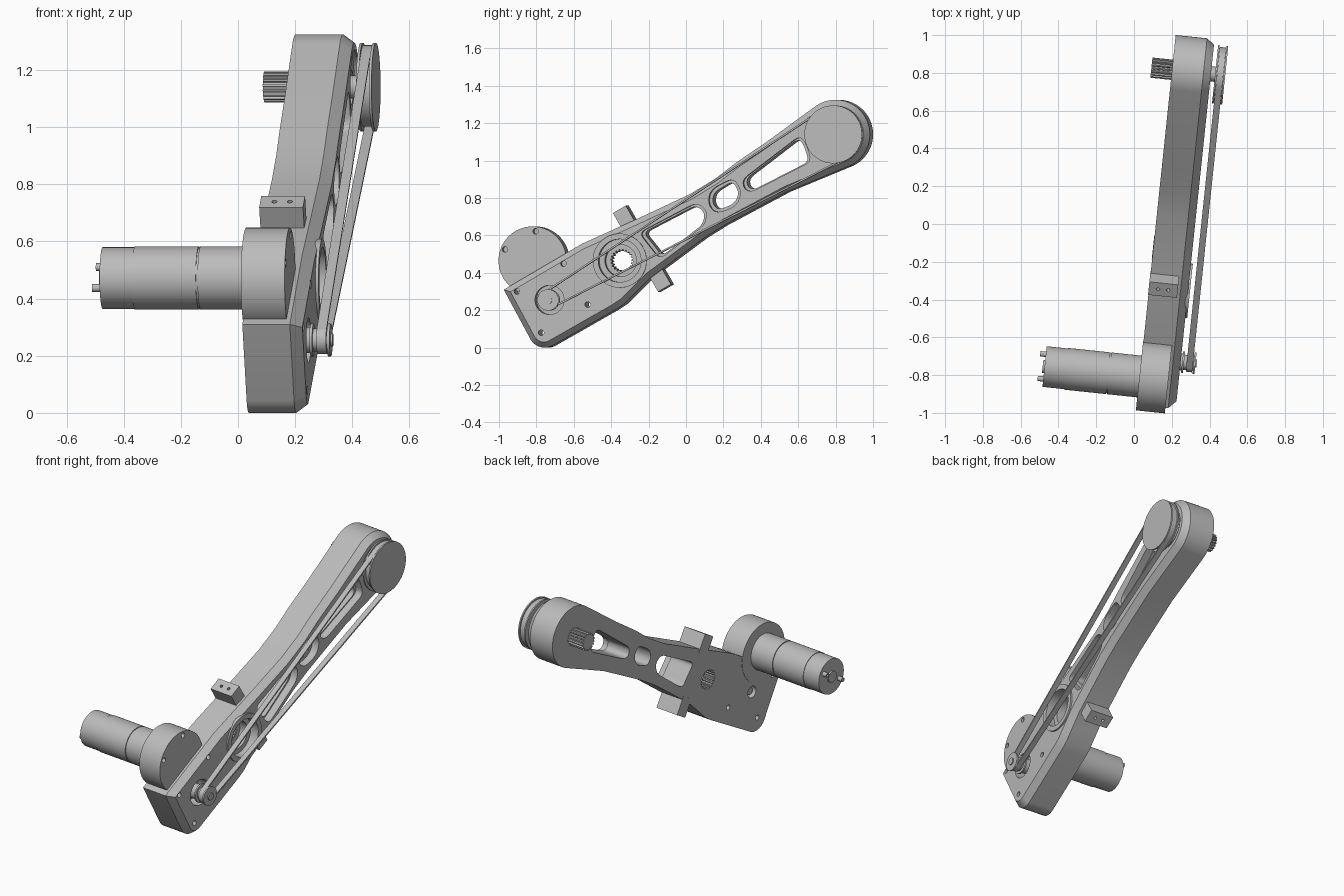
import bpy, bmesh
from math import sin, cos, pi, radians, acos, atan2, hypot
from mathutils import Matrix

YAW = radians(-6)
cube = bpy.data.objects.get("Cube")
if cube:
    bpy.data.objects.remove(cube, do_unlink=True)

grey = bpy.data.materials.new("plain_grey")
grey.use_nodes = True
COLOUR = (0.5, 0.5, 0.5, 1)
grey.diffuse_color = COLOUR
grey.node_tree.nodes["Principled BSDF"].inputs["Base Color"].default_value = COLOUR


# Profiles are lists of (along, up) points; every part is extruded across the arm
def arc(c, r, a0, a1, n):
    return [(c[0] + r * cos(a0 + (a1 - a0) * i / n),
             c[1] + r * sin(a0 + (a1 - a0) * i / n)) for i in range(n + 1)]


def circle(c, r, n=48):
    return arc(c, r, 0, 2 * pi, n)[:-1]


def gear(c, r_in, r_out, teeth):
    pts = []
    for i in range(teeth):
        for k, r in enumerate((r_in, r_in, r_out, r_out)):
            a = 2 * pi * (i + (0, 0.4, 0.55, 0.85)[k]) / teeth
            pts.append((c[0] + r * cos(a), c[1] + r * sin(a)))
    return pts


def belt_path(c1, r1, c2, r2):
    d = (c2[0] - c1[0], c2[1] - c1[1])
    t, p = atan2(d[1], d[0]), acos((r1 - r2) / hypot(*d))
    return arc(c2, r2, t - p, t + p, 32) + arc(c1, r1, t + p, t + 2 * pi - p, 20)


def rounded(pts, r):
    out, n = [], len(pts)
    for i, p in enumerate(pts):
        ends = []
        for q in (pts[i - 1], pts[(i + 1) % n]):
            dx, dy = q[0] - p[0], q[1] - p[1]
            k = min(r / hypot(dx, dy), 0.45)
            ends.append((p[0] + dx * k, p[1] + dy * k))
        a, b = ends
        for j in range(6):
            s = j / 5
            out.append(tuple((1 - s) ** 2 * a[m] + 2 * s * (1 - s) * p[m] + s * s * b[m]
                             for m in (0, 1)))
    return out


def grow(pts, k):
    cx = sum(p[0] for p in pts) / len(pts)
    cy = sum(p[1] for p in pts) / len(pts)
    return [(p[0] + k * (p[0] - cx) / hypot(p[0] - cx, p[1] - cy),
             p[1] + k * (p[1] - cy) / hypot(p[0] - cx, p[1] - cy)) for p in pts]


def finish(name, bm):
    bmesh.ops.recalc_face_normals(bm, faces=bm.faces)
    me = bpy.data.meshes.new(name)
    bm.to_mesh(me)
    bm.free()
    me.materials.append(grey)
    ob = bpy.data.objects.new(name, me)
    ob.rotation_euler.z = YAW
    bpy.context.collection.objects.link(ob)
    return ob


def prism(name, pts, w0, w1, chamfer=None, inner=None):
    bm = bmesh.new()
    rows = [[bm.verts.new((w, *p)) for p in loop]
            for loop in ([pts, inner] if inner else [pts]) for w in (w0, w1)]

    def band(a, b):
        for i in range(len(a)):
            j = (i + 1) % len(a)
            bm.faces.new((a[i], a[j], b[j], b[i]))
    band(rows[0], rows[1])
    if inner:
        band(rows[2], rows[3])
        band(rows[0], rows[2])
        band(rows[1], rows[3])
    else:
        bm.faces.new(rows[0])
        front = bm.faces.new(rows[1])
        if chamfer:
            bmesh.ops.recalc_face_normals(bm, faces=bm.faces)
            bmesh.ops.inset_region(bm, faces=[front], thickness=chamfer[0], use_even_offset=True)
            for v in front.verts:
                v.co.x = w1 + chamfer[1]
    return finish(name, bm)


def activate(ob):
    bpy.ops.object.select_all(action='DESELECT')
    ob.select_set(True)
    bpy.context.view_layer.objects.active = ob


def cut(ob, pts, w0, w1):
    tool = prism("cutter", pts, w0, w1)
    tool.hide_render = True
    mod = ob.modifiers.new("cut", 'BOOLEAN')
    mod.operation, mod.solver, mod.object = 'DIFFERENCE', 'EXACT', tool
    bpy.context.view_layer.update()
    activate(ob)
    bpy.ops.object.modifier_apply(modifier=mod.name)
    bpy.data.objects.remove(tool, do_unlink=True)


HUB, PINION, TIP, MOTOR = (-0.322, 0.465), (-0.70, 0.255), (0.833, 1.14), (-0.797, 0.465)
BACK, FRONT = 0.115, 0.322

# Arm plate with chamfered front rim
outline = (arc((-0.73, 0.088), 0.088, radians(211), radians(300), 12)
           + [(-0.345, 0.205), (-0.30, 0.235), (-0.225, 0.31), (-0.16, 0.374), (0.13, 0.588),
              (0.24, 0.656), (0.36, 0.72), (0.575, 0.834)]
           + arc(TIP, 0.185, radians(-65), radians(125), 32)
           + [(0.47, 1.105), (0.30, 0.99), (0.19, 0.905), (0.05, 0.82), (-0.23, 0.69),
              (-0.53, 0.555), (-0.95, 0.31)])
arm = prism("arm_plate", outline, BACK, 0.282, chamfer=(0.03, 0.04))

# Lightening windows with a wider front ledge
windows = [
    [(-0.20, 0.615), (0.08, 0.76), (0.13, 0.725), (0.12, 0.66), (-0.10, 0.49), (-0.145, 0.55)],
    [(0.18, 0.83), (0.28, 0.89), (0.315, 0.83), (0.29, 0.77), (0.20, 0.735), (0.17, 0.775)],
    [(0.355, 0.905), (0.63, 1.115), (0.66, 1.09), (0.69, 0.995), (0.395, 0.845), (0.36, 0.86)]]
for win in windows:
    hole = rounded(win, 0.035)
    cut(arm, hole, 0, 0.5)
    cut(arm, grow(hole, 0.018), 0.275, 0.5)

# Stepped hub socket with a splined bore, pinion well and tip recess
cut(arm, gear(HUB, 0.052, 0.060, 20), 0, 0.5)
cut(arm, circle(HUB, 0.085), 0.22, 0.5)
cut(arm, circle(HUB, 0.115), 0.275, 0.5)
cut(arm, circle(PINION, 0.078), 0.24, 0.5)
cut(arm, circle(PINION, 0.035), 0, 0.5)
cut(arm, circle(TIP, 0.13), 0.295, 0.5)

# Screw holes
for c in [(-0.625, 0.449), (-0.875, 0.30), (-0.495, 0.23), (-0.745, 0.08)]:
    cut(arm, circle(c, 0.015, 16), 0, 0.5)

# Raised hub rim
prism("hub_rim", circle(HUB, 0.145), 0.30, 0.332, inner=circle(HUB, 0.115))

# Gearbox and motor
gearbox = prism("gearbox", circle(MOTOR, 0.183, 64), 0.113, 0.267)
for c in [(-0.78, 0.622), (-0.945, 0.525)]:
    cut(gearbox, circle(c, 0.015, 16), 0.2, 0.5)
MC = (-0.80, 0.472)
prism("motor_neck", circle(MC, 0.111), -0.047, 0.115)
prism("motor_seam", circle(MC, 0.106), -0.06, -0.04)
prism("motor_body", circle(MC, 0.111), -0.278, -0.053)
prism("motor_cap", circle(MC, 0.108), -0.392, -0.278)
prism("motor_end_bearing", circle(MC, 0.035, 32), -0.402, -0.39)
for side, c in (("front", (-0.866, 0.437)), ("back", (-0.735, 0.51))):
    prism("terminal_" + side, circle(c, 0.014, 16), -0.422, -0.39, inner=circle(c, 0.007, 16))

# Side mounting blocks, square to the base, with two holes each
for side, s in (("upper", 1), ("lower", -1)):
    ax, ay = -0.5 * s, 0.866 * s
    block = [(-0.209 + ax * l - ay * t, 0.529 + ay * l + ax * t)
             for l, t in ((0.13, -0.04), (0.243, -0.04), (0.243, 0.04), (0.13, 0.04))]
    ob = prism(side + "_mount_block", block, 0.113, 0.267)
    for w in (0.163, 0.217):
        bm = bmesh.new()
        turn = Matrix.Translation((w, -0.209 + ax * 0.243, 0.529 + ay * 0.243)) \
            @ Matrix.Rotation(atan2(-ax, ay), 4, 'X')
        bmesh.ops.create_cone(bm, cap_ends=True, segments=16, radius1=0.009, radius2=0.009,
                              depth=0.06, matrix=turn)
        tool = finish("cutter", bm)
        tool.hide_render = True
        mod = ob.modifiers.new("hole", 'BOOLEAN')
        mod.operation, mod.solver, mod.object = 'DIFFERENCE', 'EXACT', tool
        bpy.context.view_layer.update()
        activate(ob)
        bpy.ops.object.modifier_apply(modifier=mod.name)
        bpy.data.objects.remove(tool, do_unlink=True)

# Small drive pulley on its shaft
prism("pinion_shaft", circle(PINION, 0.022, 24), 0.13, 0.408)
prism("pinion_bearing", circle(PINION, 0.045, 32), 0.2, 0.33, inner=circle(PINION, 0.03, 32))
prism("pinion_core", circle(PINION, 0.040, 32), 0.325, 0.40)
for side, w in (("inner", 0.33), ("outer", 0.391)):
    prism("pinion_flange_" + side, circle(PINION, 0.057), w, w + 0.01)

# Large driven pulley, its shaft and the splined output
prism("driven_core", circle(TIP, 0.138, 64), 0.35, 0.39)
for side, w in (("inner", 0.344), ("outer", 0.389)):
    prism("driven_flange_" + side, circle(TIP, 0.155, 64), w, w + 0.009)
prism("driven_shaft", circle(TIP, 0.04, 32), 0.2, 0.346)
prism("tip_bearing", circle(TIP, 0.11), 0.28, 0.312, inner=circle(TIP, 0.06))
prism("output_spline", gear(TIP, 0.045, 0.054, 18), 0.005, 0.13)

# Drive belt
prism("drive_belt", belt_path(PINION, 0.049, TIP, 0.147), 0.354, 0.388,
      inner=belt_path(PINION, 0.040, TIP, 0.138))

# Smooth round sides, keep edges sharp
bpy.ops.object.select_all(action='DESELECT')
for ob in bpy.context.collection.objects:
    if ob.type == 'MESH' and ob.data.materials and ob.data.materials[0] == grey:
        ob.select_set(True)
        bpy.context.view_layer.objects.active = ob
bpy.ops.object.shade_smooth_by_angle(angle=radians(30))
